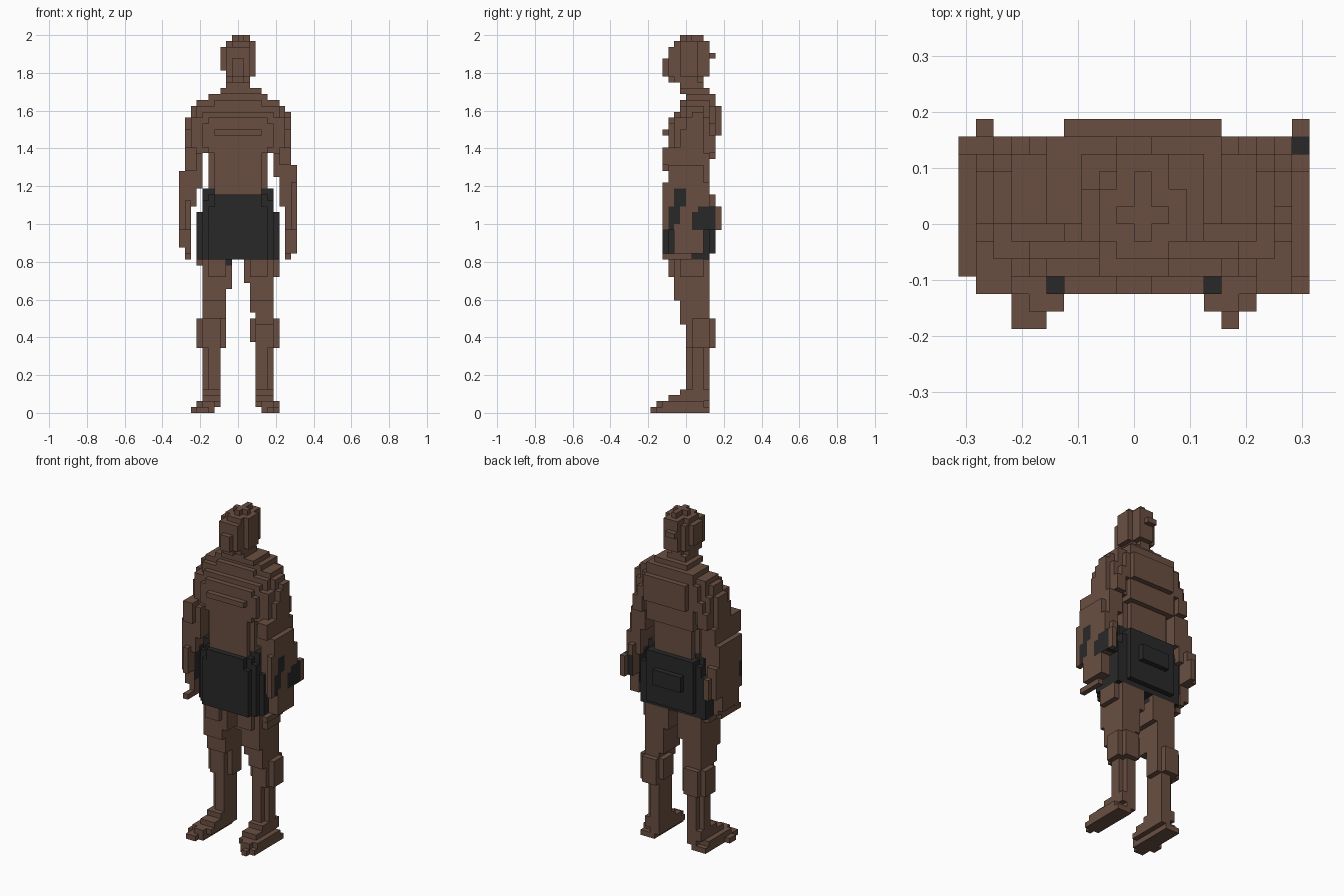
import bpy
import bmesh

cube = bpy.data.objects.get("Cube")
if cube:
    bpy.data.objects.remove(cube, do_unlink=True)

U = 1 / 32  # edge length of one block


def material(name, rgb):
    m = bpy.data.materials.new(name)
    m.use_nodes = True
    m.diffuse_color = (*rgb, 1)
    m.node_tree.nodes["Principled BSDF"].inputs["Base Color"].default_value = (*rgb, 1)
    m.roughness = 0.9
    return m


SKIN = material("brown_skin", (0.143, 0.078, 0.054))
CLOTH = material("black_cloth", (0.022, 0.022, 0.022))

# Every part is a union of block boxes: x0, x1, y0, y1, z0, z1
parts = {}

parts["head"] = [
    (-2, 2, -1, 3, 54, 56),                              # neck
    (-2, 2, -2, 2, 56, 57), (-1, 1, -3, 3, 56, 57),      # chin
    (-1, 1, -4, -3, 57, 60), (-2, 2, -3, 3, 57, 62),     # face
    (-3, -2, -1, 2, 58, 62), (2, 3, -1, 2, 57, 62),      # skull
    (-1, 2, 3, 4, 57, 62), (-1, 1, 4, 5, 60, 61),
    (-2, 3, -1, 2, 62, 63), (-1, 2, -2, 4, 62, 63),
    (-1, 2, 0, 1, 63, 64), (0, 1, -1, 3, 63, 64),
]

parts["torso"] = [
    (-5, 5, -2, 3, 37, 44), (-4, 4, -3, 4, 37, 44),      # waist
    (-6, 6, -2, 4, 44, 47), (-5, 5, -2, 5, 43, 47),      # chest
    (-6, 6, -3, 4, 45, 49), (-5, 5, -3, 4, 44, 50),
    (-4, 4, -4, 4, 47, 48), (-6, 6, -2, 4, 49, 51),
    (-6, 6, -1, 5, 47, 52), (-4, 5, 5, 6, 47, 52),       # upper back
    (-5, 5, 0, 5, 52, 54), (-4, 4, -1, 5, 52, 53),
    (-3, 4, -1, 4, 54, 55),                              # collar
]


def box(s, x0, x1, *rest):
    return (x0, x1, *rest) if s > 0 else (-x1, -x0, *rest)


# Rounded shoulders, mirrored
for s, side in ((1, "left"), (-1, "right")):
    parts[side + "_shoulder"] = [box(s, *b) for b in (
        (5, 7, 0, 4, 51, 53), (6, 8, 0, 3, 44, 52),
        (6, 8, -2, 4, 44, 50), (6, 7, -1, 4, 50, 52),
        (8, 9, -1, 3, 44, 48), (8, 9, 0, 3, 48, 50),
        (6, 7, 4, 5, 44, 49), (7, 8, 4, 5, 44, 47))]
parts["left_shoulder"].append((8, 9, 1, 3, 50, 51))

parts["left_arm"] = [
    (6, 9, -3, 4, 40, 44), (7, 9, -4, 2, 42, 45),
    (7, 9, -3, 4, 35, 41), (9, 10, -3, 3, 37, 42),
    (9, 10, -4, 4, 31, 39), (8, 9, -3, 4, 31, 36),
    (8, 9, 4, 5, 31, 37), (9, 10, 4, 6, 31, 35),         # wrist
    (8, 10, -2, 3, 27, 31), (8, 9, -4, 1, 26, 27),       # hand
]
parts["right_arm"] = [
    (-9, -6, -3, 4, 38, 44), (-9, -7, -4, 2, 41, 45),
    (-9, -7, -3, 4, 35, 41), (-10, -9, -3, 4, 31, 41),
    (-9, -8, -4, 4, 31, 36), (-10, -8, 4, 5, 31, 37),
    (-9, -8, 5, 6, 31, 35),                              # wrist
    (-10, -8, -2, 3, 28, 31), (-9, -8, -2, 3, 27, 28),   # hand
    (-9, -8, -4, 2, 26, 27),
]

parts["shorts"] = [
    (-6, 6, -3, 4, 26, 36), (-5, 5, -3, 4, 36, 37),
    (-5, 5, -4, 4, 26, 35), (-4, 4, -4, 4, 35, 37),
    (-6, -4, -2, 3, 36, 38), (4, 6, -2, 3, 36, 38),      # hips
    (-7, 7, -2, 4, 26, 34), (-5, 5, 4, 5, 27, 37),
    (-3, 3, 5, 6, 31, 34),                               # seat
    (-2, -1, -2, 3, 25, 26),                             # hem
]

parts["right_leg"] = [
    (-6, -1, -2, 4, 21, 26), (-5, -2, -3, 4, 23, 26),    # thigh
    (-7, -6, -1, 3, 25, 26),
    (-6, -2, -2, 4, 19, 21), (-6, -2, -1, 4, 16, 19),
    (-7, -2, 1, 4, 11, 16), (-6, -3, 0, 5, 11, 16),      # calf
    (-6, -5, 1, 3, 1, 11), (-5, -3, 0, 4, 1, 11),        # shin
]
parts["left_leg"] = [
    (1, 6, -2, 4, 22, 26), (2, 5, -3, 4, 23, 26), (6, 7, -1, 3, 23, 26),
    (2, 6, -2, 4, 19, 22), (2, 6, -1, 4, 17, 19), (3, 6, -1, 4, 15, 17),
    (2, 7, 1, 4, 12, 16), (3, 7, 1, 4, 11, 12), (3, 6, 0, 5, 11, 16),
    (5, 6, 1, 3, 1, 11), (3, 5, 0, 4, 1, 11),
]

parts["right_foot"] = [
    (-7, -4, -5, 4, 0, 1), (-7, -5, -6, -5, 0, 1), (-8, -7, -4, -2, 0, 1),
    (-7, -3, -4, 3, 1, 2), (-6, -4, -5, -4, 1, 2),
    (-6, -3, -3, 4, 2, 3), (-6, -3, -1, 4, 3, 4),
]
parts["left_foot"] = [
    (4, 7, -5, 4, 0, 1), (5, 6, -6, -5, 0, 1),
    (3, 7, -4, 3, 1, 2), (4, 6, -5, -4, 1, 2),
    (3, 6, -3, 4, 2, 3), (3, 6, -1, 4, 3, 4),
]

# Dark marks on the outer sides of the forearms: y0, y1, z0, z1
marks = {
    "left_arm": [(-2, 0, 35, 38), (-3, -1, 32, 35), (-3, -2, 31, 32),
                 (1, 5, 31, 34), (2, 5, 34, 35)],
    "right_arm": [(-3, -2, 33, 36)],
}


def is_dark(part, cell, normal):
    x, y, z = cell
    if part == "shorts":
        return True
    if part not in marks:
        return False
    if normal[0] * x < 0:  # inner side of the arm, next to the shorts
        return -2 <= y < 3 and 29 <= z < 36
    outward = normal[0] * x > 0 or y == 4
    return outward and any(a <= y < b and c <= z < d
                           for a, b, c, d in marks[part])


# Each block belongs to the first part that claims it
owner = {}
order = ["shorts"] + [p for p in parts if p != "shorts"]
for part in order:
    for x0, x1, y0, y1, z0, z1 in parts[part]:
        for x in range(x0, x1):
            for y in range(y0, y1):
                for z in range(z0, z1):
                    owner.setdefault((x, y, z), part)

DIRECTIONS = [(a, s) for a in range(3) for s in (1, -1)]


def build(part):
    """Skin the exposed sides of a part's blocks and merge flat areas."""
    bm = bmesh.new()
    verts = {}
    for cell, name in owner.items():
        if name != part:
            continue
        for axis, s in DIRECTIONS:
            n = [0, 0, 0]
            n[axis] = s
            if tuple(c + d for c, d in zip(cell, n)) in owner:
                continue
            corners = []
            for i, j in ((0, 0), (1, 0), (1, 1), (0, 1))[::s]:
                p = list(cell)
                p[axis] += s > 0
                p[(axis + 1) % 3] += i
                p[(axis + 2) % 3] += j
                key = tuple(p)
                if key not in verts:
                    verts[key] = bm.verts.new([c * U for c in key])
                corners.append(verts[key])
            face = bm.faces.new(corners)
            face.material_index = int(is_dark(part, cell, n))
    bmesh.ops.dissolve_limit(bm, angle_limit=0.01, verts=bm.verts[:],
                             edges=bm.edges[:], delimit={'MATERIAL'})
    mesh = bpy.data.meshes.new(part)
    bm.to_mesh(mesh)
    bm.free()
    mesh.materials.append(SKIN)
    mesh.materials.append(CLOTH)
    bpy.context.scene.collection.objects.link(bpy.data.objects.new(part, mesh))


for part in parts:
    build(part)
